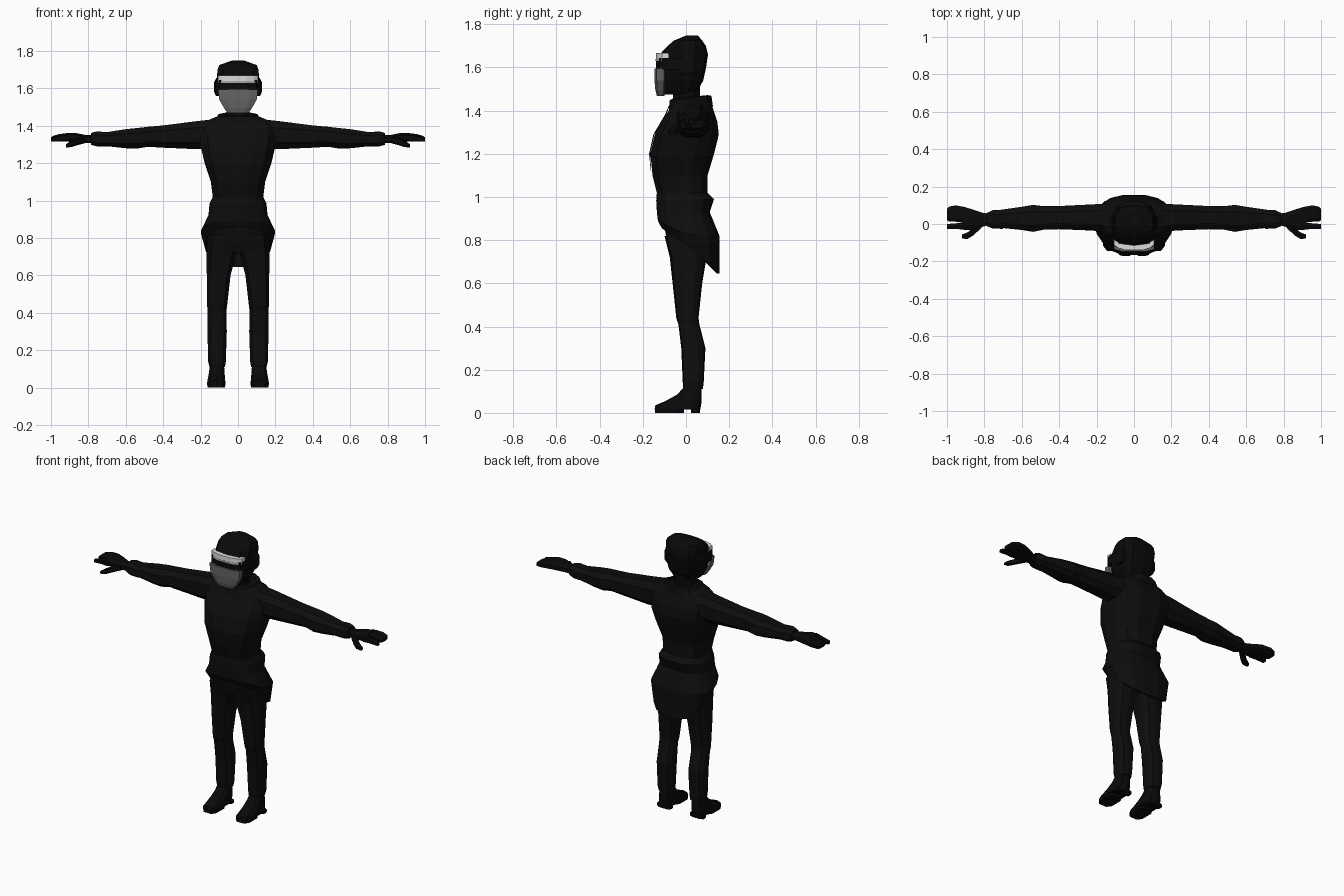
import bpy, bmesh, math


def material(name, v):
    m = bpy.data.materials.new(name)
    m.diffuse_color = (v, v, v, 1)
    return m


SUIT = material("suit_black", 0.004)
DARK = material("leather_black", 0.0028)
GREY = material("mask_grey", 0.13)
PALE = material("visor_grey", 0.4)
WHITE = material("visor_white", 0.72)


def finish(name, bm, mat, mirror=False):
    bmesh.ops.recalc_face_normals(bm, faces=bm.faces)
    me = bpy.data.meshes.new(name)
    bm.to_mesh(me)
    bm.free()
    ob = bpy.data.objects.new(name, me)
    bpy.context.collection.objects.link(ob)
    me.materials.append(mat)
    if mirror:
        ob.modifiers.new("mirror", 'MIRROR')
    return ob


def outline(a0, a1, b0, b1, n, power):
    """Rounded-box cross-section inside the given limits."""
    pts = []
    for i in range(n):
        t = 2 * math.pi * (i + 0.5) / n
        c, s = math.cos(t), math.sin(t)
        k = math.cos(math.pi / n)
        c, s = [math.copysign(min(1, abs(v) / k) ** power, v) for v in (c, s)]
        pts.append(((a0 + a1) / 2 + (a1 - a0) / 2 * c, (b0 + b1) / 2 + (b1 - b0) / 2 * s))
    return pts


def skin(bm, rings, cap=True):
    rows = [[bm.verts.new(p) for p in r] for r in rings]
    n = len(rows[0])
    for p, q in zip(rows, rows[1:]):
        for i in range(n):
            j = (i + 1) % n
            bm.faces.new((p[i], p[j], q[j], q[i]))
    if cap:
        bm.faces.new(rows[0])
        bm.faces.new(rows[-1])


def loft(name, axis, rings, mat, n=10, power=0.75, mirror=False):
    """Rings are (position, a0, a1, b0, b1); a, b are x, y or y, z."""
    bm = bmesh.new()
    out = []
    for pos, *lim in rings:
        pts = outline(*lim, n, power)
        out.append([(a, b, pos) if axis == 'z' else (pos, a, b) for a, b in pts])
    skin(bm, out)
    return finish(name, bm, mat, mirror)


def body(name, rows, mat, n=12, power=0.75):
    """Centred loft with rows (z, half width, front y, back y)."""
    return loft(name, 'z', [(z, -w, w, f, b) for z, w, f, b in rows], mat, n, power)


def curved_plate(name, pts, z0, z1, depth, mat):
    """Plate following a front outline of (x, y) points, mirrored in x."""
    line = pts + [(-x, y) for x, y in reversed(pts)]
    bm = bmesh.new()
    skin(bm, [[(x, y, z0), (x, y, z1), (x, y + depth, z1), (x, y + depth, z0)] for x, y in line])
    return finish(name, bm, mat)


# Jacket upper body
jacket = body("jacket", [
    (0.96, 0.135, -0.125, 0.095), (1.02, 0.135, -0.135, 0.10), (1.10, 0.145, -0.155, 0.10),
    (1.20, 0.178, -0.165, 0.13), (1.29, 0.20, -0.145, 0.152), (1.35, 0.205, -0.11, 0.145),
    (1.40, 0.195, -0.08, 0.128), (1.43, 0.16, -0.07, 0.118), (1.455, 0.10, -0.06, 0.10)], SUIT)

# Jacket skirt with hem falling into a tail at the back
bm = bmesh.new()
skirt = [((1.02, 1.02, 1.02), 0.135, -0.135, 0.10),
         ((0.985, 0.985, 0.99), 0.152, -0.138, 0.13),
         ((0.93, 0.92, 0.93), 0.158, -0.135, 0.11),
         ((0.89, 0.82, 0.82), 0.197, -0.13, 0.155),
         ((0.855, 0.765, 0.645), 0.172, -0.112, 0.155)]
rings = []
for (zf, zs, zb), w, f, b in skirt:
    ring = []
    for x, y in outline(-w, w, f, b, 16, 0.75):
        s = (y - (f + b) / 2) / ((b - f) / 2)
        ring.append((x, y, zs + (zb - zs) * s if s > 0 else zs + (zs - zf) * s))
    rings.append(ring)
skin(bm, rings, cap=False)
tail = finish("jacket_skirt", bm, SUIT)
mod = tail.modifiers.new("thickness", 'SOLIDIFY')
mod.thickness = 0.012

# Lapels laid over the chest
bm = bmesh.new()
rows = [(1.43, 0.035, 0.07), (1.38, 0.035, 0.095), (1.33, 0.032, 0.115), (1.29, 0.03, 0.085),
        (1.2, 0.022, 0.08), (1.1, 0.012, 0.05), (1.02, 0.002, 0.015)]
grid = [[bm.verts.new((a + (b - a) * k / 3, -0.3, z)) for k in range(4)] for z, a, b in rows]
for p, q in zip(grid, grid[1:]):
    for k in range(3):
        bm.faces.new((p[k], p[k + 1], q[k + 1], q[k]))
lapel = finish("lapels", bm, SUIT, True)
mod = lapel.modifiers.new("lay_on_chest", 'SHRINKWRAP')
mod.target = jacket
mod.wrap_method = 'PROJECT'
mod.use_project_y = True
mod.use_positive_direction = True
mod.offset = 0.006

# Raised collar, higher at the nape
bm = bmesh.new()
rings = []
for z, w, f, b in [(1.41, 0.13, -0.08, 0.125), (1.46, 0.105, -0.075, 0.118),
                   (1.465, 0.085, -0.06, 0.10), (1.42, 0.07, -0.05, 0.08)]:
    rings.append([(x, y, z + 0.1 * (y - 0.03)) for x, y in outline(-w, w, f, b, 12, 0.8)])
skin(bm, rings)
finish("collar", bm, SUIT)

# Trousers
body("trouser_seat", [(0.72, 0.10, -0.06, 0.08), (0.78, 0.155, -0.085, 0.10),
                      (0.86, 0.155, -0.10, 0.10), (0.98, 0.13, -0.11, 0.09)], SUIT)
loft("trouser_leg", 'z', [
    (0.11, 0.07, 0.152, -0.012, 0.078), (0.14, 0.065, 0.16, -0.015, 0.082),
    (0.30, 0.06, 0.163, -0.022, 0.09), (0.41, 0.062, 0.163, -0.035, 0.062),
    (0.44, 0.058, 0.165, -0.045, 0.058), (0.60, 0.04, 0.167, -0.062, 0.075),
    (0.72, 0.008, 0.168, -0.075, 0.095), (0.82, 0.005, 0.16, -0.10, 0.10)], SUIT, 10, 0.7, True)

# Shoes with a split sole and heel
loft("shoe", 'z', [
    (0.015, 0.066, 0.166, -0.146, 0.066), (0.035, 0.068, 0.164, -0.142, 0.070),
    (0.055, 0.07, 0.16, -0.095, 0.072), (0.085, 0.072, 0.155, -0.04, 0.072),
    (0.125, 0.075, 0.15, -0.005, 0.072)], DARK, 10, 0.7, True)
for part, y0, y1 in (("shoe_sole", -0.144, -0.01), ("shoe_heel", 0.024, 0.066)):
    loft(part, 'z', [(0, 0.07, 0.162, y0, y1), (0.02, 0.067, 0.165, y0, y1)], DARK, 8, 0.6, True)

# Sleeves and cuffs
loft("sleeve", 'x', [
    (0.13, -0.05, 0.11, 1.28, 1.435), (0.22, -0.035, 0.105, 1.275, 1.425),
    (0.40, -0.028, 0.096, 1.283, 1.402), (0.48, -0.03, 0.095, 1.288, 1.395),
    (0.54, -0.042, 0.102, 1.278, 1.388), (0.60, -0.032, 0.092, 1.28, 1.382),
    (0.74, -0.018, 0.072, 1.295, 1.36)], SUIT, 8, 0.75, True)
loft("cuff", 'x', [(0.70, -0.026, 0.076, 1.29, 1.366), (0.755, -0.024, 0.074, 1.29, 1.37),
                   (0.785, -0.012, 0.06, 1.298, 1.362)], SUIT, 8, 0.75, True)

# Gloved hands: palm, joined fingers, index finger, thumb
loft("palm", 'x', [(0.77, -0.005, 0.055, 1.306, 1.352), (0.81, -0.015, 0.06, 1.308, 1.35),
                   (0.87, -0.032, 0.08, 1.312, 1.362), (0.92, -0.03, 0.095, 1.316, 1.362)],
     DARK, 8, 0.75, True)
loft("fingers", 'x', [(0.90, 0.005, 0.09, 1.318, 1.362), (0.955, 0.012, 0.1, 1.318, 1.356),
                      (0.99, 0.014, 0.092, 1.316, 1.346), (1.0, 0.02, 0.08, 1.32, 1.338)],
     DARK, 8, 0.65, True)
loft("index_finger", 'x', [(0.90, -0.032, 0.005, 1.315, 1.358), (0.95, -0.026, 0.004, 1.315, 1.35),
                           (1.0, -0.026, 0.0, 1.315, 1.335)], DARK, 6, 0.7, True)
loft("thumb", 'x', [(0.815, -0.02, 0.02, 1.308, 1.345), (0.86, -0.062, -0.02, 1.296, 1.335),
                    (0.89, -0.08, -0.045, 1.286, 1.322), (0.92, -0.078, -0.056, 1.284, 1.302)],
     DARK, 6, 0.75, True)

# Neck and helmet
body("neck", [(1.38, 0.07, -0.065, 0.075), (1.46, 0.062, -0.06, 0.065), (1.54, 0.062, -0.06, 0.065)],
     DARK, 8)
body("helmet", [
    (1.475, 0.06, -0.11, 0.035), (1.495, 0.075, -0.12, 0.055), (1.54, 0.098, -0.128, 0.08),
    (1.60, 0.11, -0.125, 0.093), (1.66, 0.112, -0.122, 0.102), (1.70, 0.11, -0.085, 0.092),
    (1.725, 0.10, -0.055, 0.075), (1.748, 0.035, 0.0, 0.055)], DARK, 10, 0.65)
loft("ear_cup", 'z', [(1.56, 0.10, 0.118, -0.02, 0.035), (1.58, 0.10, 0.127, -0.03, 0.045),
                      (1.635, 0.10, 0.127, -0.03, 0.045), (1.655, 0.10, 0.116, -0.02, 0.035)],
     DARK, 8, 0.65, True)
curved_plate("goggle_band", [(0.122, -0.01), (0.122, -0.085), (0.10, -0.122), (0.05, -0.138)],
             1.59, 1.645, 0.03, DARK)

# Light visor strip with a paler lower edge
arc = [(0.107, -0.112), (0.085, -0.128), (0.045, -0.14)]
curved_plate("visor_strip", arc, 1.64, 1.668, 0.03, WHITE)
curved_plate("visor_lower_edge", [(x, y - 0.001) for x, y in arc], 1.63, 1.64, 0.03, PALE)

# Grey lower face mask
body("face_mask", [(1.468, 0.055, -0.135, -0.10), (1.495, 0.075, -0.142, -0.095),
                   (1.54, 0.10, -0.146, -0.092), (1.595, 0.107, -0.146, -0.092)], GREY, 8, 0.55)
